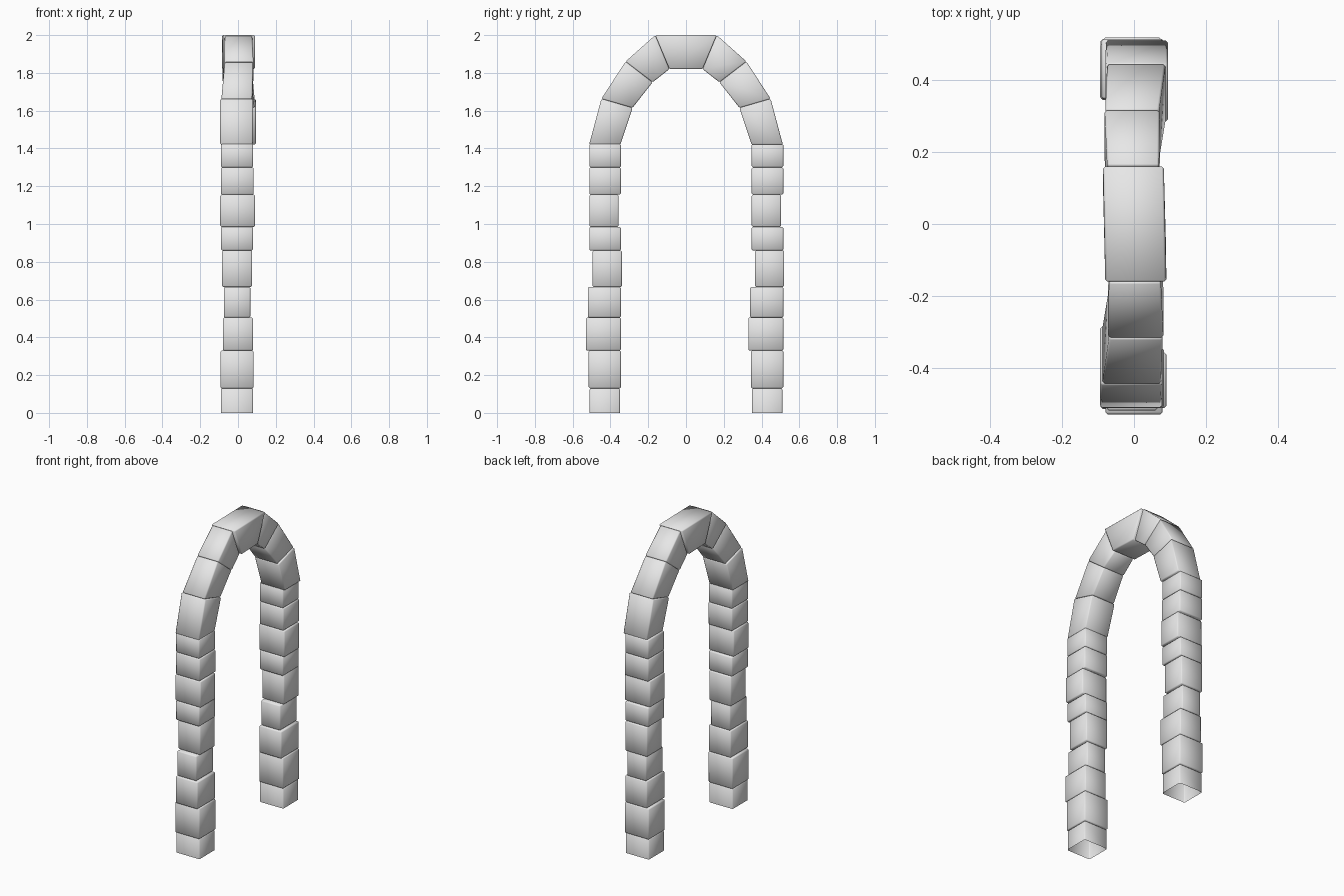
import bpy
import bmesh
import math

if "Cube" in bpy.data.objects:
    bpy.data.objects.remove(bpy.data.objects["Cube"], do_unlink=True)

stone = bpy.data.materials.new("grey_stone")
stone.use_nodes = True
stone.diffuse_color = (0.8, 0.8, 0.8, 1)
stone.node_tree.nodes["Principled BSDF"].inputs["Base Color"].default_value = (0.8, 0.8, 0.8, 1)


def block(name, start, end, open_base=False):
    """Six-sided stone between two joints: (x_min, x_max, outer (y, z), inner (y, z))."""
    bm = bmesh.new()
    bmesh.ops.create_cube(bm, size=2)
    base = [f for f in bm.faces if f.normal.z < -0.5]
    for v in bm.verts:
        x0, x1, outer, inner = start if v.co.z < 0 else end
        y, z = outer if v.co.y < 0 else inner
        v.co = (x0 if v.co.x < 0 else x1, y, z)
    bmesh.ops.recalc_face_normals(bm, faces=bm.faces)
    if open_base:
        bmesh.ops.delete(bm, geom=base, context='FACES')
    edges = [e for e in bm.edges if not e.is_boundary]
    bmesh.ops.bevel(bm, geom=edges, offset=0.006, segments=1, affect='EDGES')
    mesh = bpy.data.meshes.new(name)
    bm.to_mesh(mesh)
    bm.free()
    mesh.materials.append(stone)
    obj = bpy.data.objects.new(name, mesh)
    bpy.context.collection.objects.link(obj)
    bpy.ops.object.select_all(action='DESELECT')
    obj.select_set(True)
    bpy.context.view_layer.objects.active = obj
    bpy.ops.object.shade_smooth_by_angle(angle=math.radians(50))
    return obj


# Leg stones: top height, x range, y range of the front leg
LEG = [
    (0.13, -0.09, 0.08, -0.51, -0.35),
    (0.33, -0.093, 0.083, -0.515, -0.345),
    (0.505, -0.08, 0.08, -0.53, -0.345),
    (0.667, -0.075, 0.065, -0.52, -0.345),
    (0.86, -0.085, 0.075, -0.495, -0.34),
    (0.985, -0.09, 0.08, -0.512, -0.345),
    (1.155, -0.094, 0.09, -0.512, -0.357),
    (1.3, -0.09, 0.083, -0.512, -0.345),
    (1.425, -0.09, 0.08, -0.512, -0.345),
]
for side, shift in (("front", 0), ("back", 0.86)):
    low = 0
    for i, (top, x0, x1, y0, y1) in enumerate(LEG):
        y0, y1 = y0 + shift, y1 + shift
        block(f"{side}_leg_stone_{i + 1}",
              (x0, x1, (y0, low), (y1, low)),
              (x0, x1, (y0, top), (y1, top)), open_base=(i == 0))
        low = top

# Arch joints on the front half, outer and inner points from spring to keystone
JOINTS = [
    ((-0.513, 1.42), (-0.347, 1.42)),
    ((-0.448, 1.663), (-0.283, 1.615)),
    ((-0.32, 1.86), (-0.177, 1.75)),
    ((-0.163, 2.0), (-0.088, 1.82)),
]
# x ranges at the lower and upper end of each arch stone
WIDTHS = [
    ((-0.094, 0.078), (-0.094, 0.08)),
    ((-0.088, 0.075), (-0.07, 0.08)),
    ((-0.072, 0.082), (-0.07, 0.075)),
]
for side, s in (("front", 1), ("back", -1)):
    for i, widths in enumerate(WIDTHS):
        ends = []
        for (x0, x1), (outer, inner) in zip(widths, JOINTS[i:i + 2]):
            ends.append((s * x0, s * x1, (s * outer[0], outer[1]), (s * inner[0], inner[1])))
        block(f"{side}_arch_stone_{i + 1}", *ends)

# Keystone
outer, inner = JOINTS[-1]
block("keystone",
      (-0.08, 0.09, outer, inner),
      (-0.086, 0.083, (-outer[0], outer[1]), (-inner[0], inner[1])))
